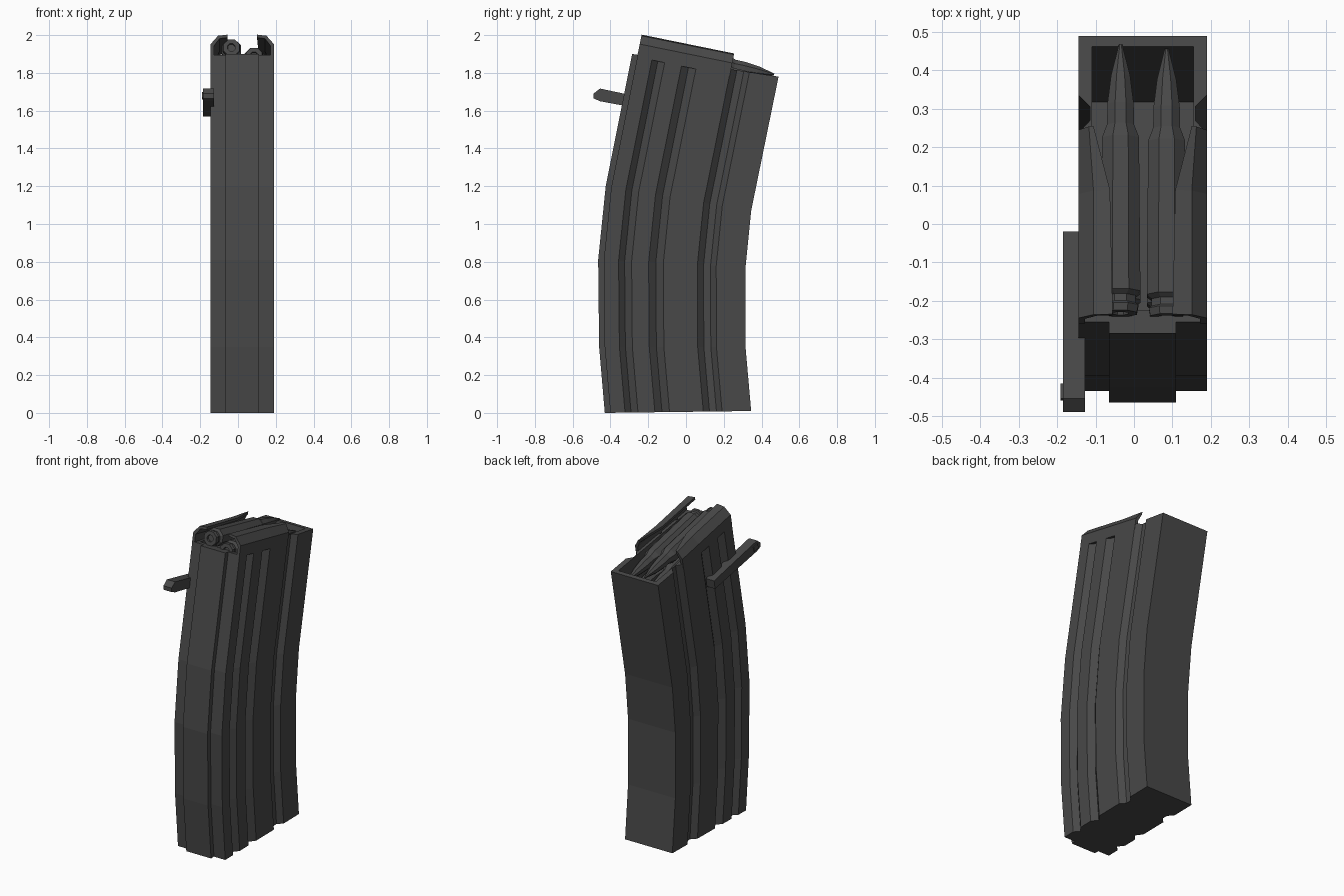
import bpy, bmesh
from math import cos, sin, pi
from mathutils import Vector

cube = bpy.data.objects.get("Cube")
if cube:
    bpy.data.objects.remove(cube)

steel = bpy.data.materials.new("dark_steel")
steel.use_nodes = True
steel.diffuse_color = (0.065, 0.065, 0.065, 1)
steel.node_tree.nodes["Principled BSDF"].inputs["Base Color"].default_value = steel.diffuse_color

CX = 0.0225                                  # middle of the casing width
ALONG = Vector((0, 0.98, -0.2)).normalized()  # direction of the tilted top
UP = Vector((0, 0.2, 0.98)).normalized()


def loft(name, rings):
    """Skin a row of matching closed rings and cap both ends."""
    bm = bmesh.new()
    rows = [[bm.verts.new(p) for p in ring] for ring in rings]
    n = len(rows[0])
    for a, b in zip(rows, rows[1:]):
        for i in range(n):
            j = (i + 1) % n
            bm.faces.new((a[i], a[j], b[j], b[i]))
    bm.faces.new(rows[0])
    bm.faces.new(rows[-1])
    bmesh.ops.remove_doubles(bm, verts=bm.verts, dist=0.0005)
    bmesh.ops.recalc_face_normals(bm, faces=bm.faces)
    mesh = bpy.data.meshes.new(name)
    bm.to_mesh(mesh)
    bm.free()
    mesh.materials.append(steel)
    obj = bpy.data.objects.new(name, mesh)
    bpy.context.collection.objects.link(obj)
    return obj


# Casing: half profile (width, distance from front) with front rib and side grooves
DEPTH, W, G = 0.78, 0.1675, 0.1375
half = [(0.0875, 0), (0.0875, 0.03), (W, 0.03),
        (W, 0.108), (G, 0.14), (W, 0.177),
        (W, 0.267), (G, 0.305), (W, 0.345),
        (W, 0.525), (G, 0.558), (G, 0.595), (W, 0.625), (W, DEPTH)]
profile = half + [(-x, t) for x, t in reversed(half)]
inner = [(max(-0.132, min(0.132, x)), max(0.06, min(0.752, t))) for x, t in profile]

# Front and back edge of each level of the curved casing
levels = [((-0.43, 0.0), (0.345, 0.01)),
          ((-0.46, 0.35), (0.315, 0.35)),
          ((-0.465, 0.81), (0.315, 0.77)),
          ((-0.425, 1.2), (0.345, 1.07)),
          ((-0.285, 1.9), (0.49, 1.78))]


def section(shape, level):
    front, back = (Vector((0, *p)) for p in level)
    return [front.lerp(back, t / DEPTH) + Vector((CX + x, 0, 0)) for x, t in shape]


# Outer skin up, over the rim, and down the inside of the well
loft("casing", [section(profile, l) for l in levels]
     + [section(inner, levels[4]), section(inner, levels[3])])

# Feed lips folding in over the cartridges
lip_origin = Vector((CX, -0.25, 1.928))


def lip_section(side, along, edge):
    fold = max(0.128, edge + 0.012)
    shape = [(W, -0.045), (W, 0.025), (fold, 0.07), (edge, 0.076),
             (edge, 0.06), (fold - 0.008, 0.055), (0.15, 0.015), (0.15, -0.045)]
    return [lip_origin + ALONG * along + UP * h + Vector((side * x, 0, 0)) for x, h in shape]


for name, side in (("left_feed_lip", 1), ("right_feed_lip", -1)):
    loft(name, [lip_section(side, s, e)
                for s, e in ((0, 0.078), (0.33, 0.085), (0.5, 0.128))])

# Staggered cartridges: (distance from base, radius)
outline = [(0.012, 0.02), (0, 0.022), (0, 0.046), (0.02, 0.05), (0.026, 0.042),
           (0.045, 0.042), (0.056, 0.056), (0.465, 0.052), (0.5, 0.038),
           (0.555, 0.037), (0.63, 0.027), (0.714, 0.005)]
SIDES = 8
stack = [(-0.035, 0.01), (0.085, -0.035), (-0.035, -0.105), (0.085, -0.15)]
for k, (x, h) in enumerate(stack):
    base = Vector((x, -0.235, 1.925)) + UP * h
    loft("cartridge_%d" % (k + 1), [
        [base + ALONG * s + UP * (r * sin(a)) + Vector((r * cos(a), 0, 0))
         for a in (2 * pi * (i + 0.5) / SIDES for i in range(SIDES))]
        for s, r in outline])

# Side lever with a small button
lever = [(-0.49, 1.69), (-0.455, 1.717), (-0.02, 1.625),
         (-0.03, 1.57), (-0.455, 1.65), (-0.49, 1.665)]
loft("side_lever", [[Vector((x, y, z)) for y, z in lever] for x in (-0.185, -0.127)])
button = [(-0.46, 1.67), (-0.455, 1.70), (-0.415, 1.69), (-0.42, 1.66)]
loft("lever_button", [[Vector((x, y, z)) for y, z in button] for x in (-0.191, -0.18)])
